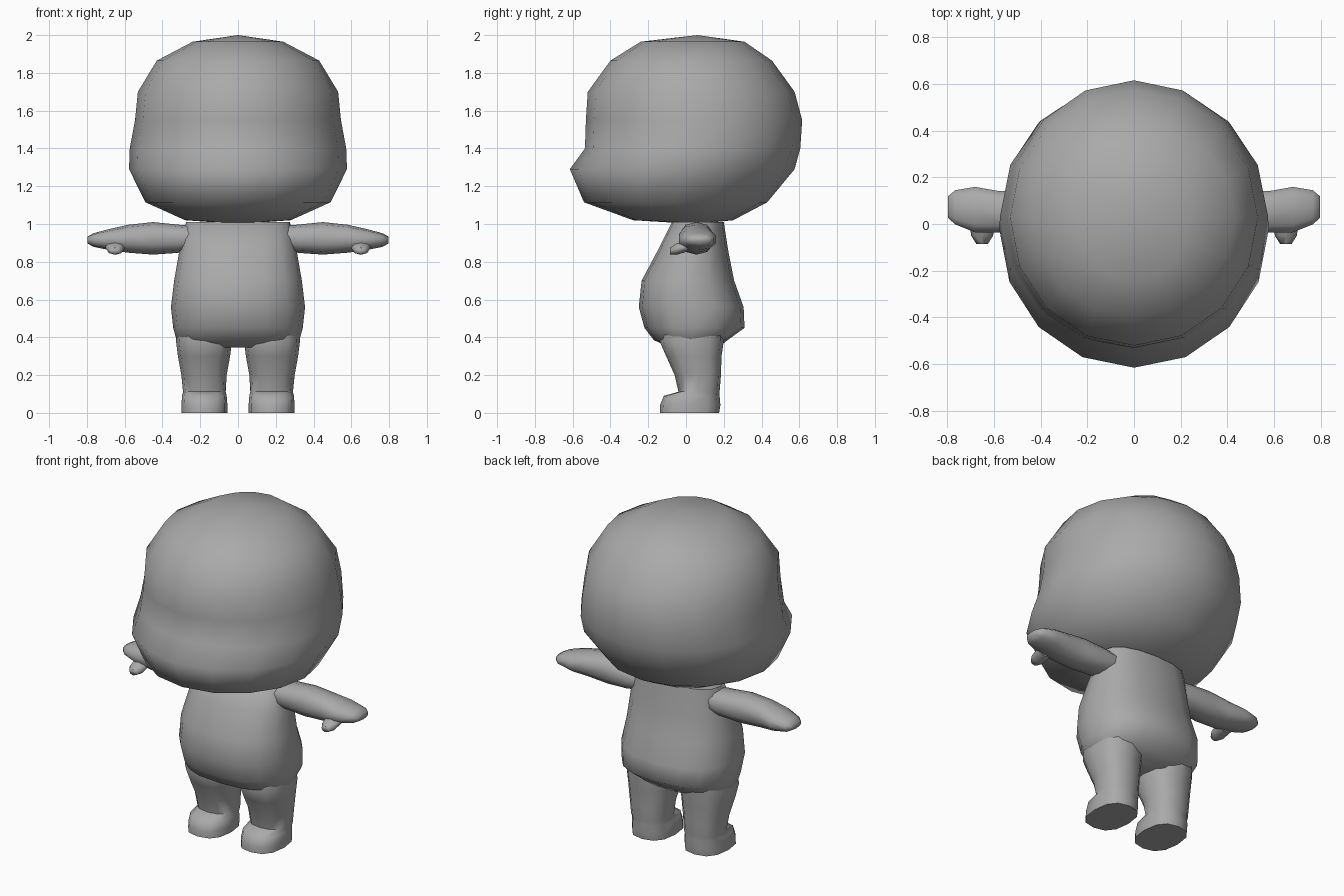
import bpy, bmesh, math

if "Cube" in bpy.data.objects:
    bpy.data.objects.remove(bpy.data.objects["Cube"])

grey = bpy.data.materials.new("plain grey")
grey.diffuse_color = (0.4, 0.4, 0.4, 1)
grey.use_nodes = True
grey.node_tree.nodes["Principled BSDF"].inputs["Base Color"].default_value = grey.diffuse_color


def loft(name, rings, sides=16, axis="z", mirror=False, squareness=1.0, tips=(None, None)):
    """Skin rings of (height, centre, half width, y front, y back).
    axis z: centre is x; axis x: height runs along x and centre is z."""
    bm = bmesh.new()

    def vert(h, a, y):
        return bm.verts.new((a, y, h) if axis == "z" else (h, y, a))

    def rounded(v):
        return math.copysign(abs(v) ** squareness, v)

    loops = []
    for h, centre, half, front, back in rings:
        mid = (front + back) / 2
        loop = []
        for i in range(sides):
            t = 2 * math.pi * i / sides
            s = rounded(math.sin(t))
            loop.append(vert(h, centre + half * rounded(math.cos(t)),
                             mid + (back - front) / 2 * s))
        loops.append(loop)
    for a, b in zip(loops, loops[1:]):
        for i in range(sides):
            j = (i + 1) % sides
            bm.faces.new((a[i], a[j], b[j], b[i]))
    # close each end with a flat cap or a pointed fan
    for loop, tip in zip((loops[0], loops[-1]), tips):
        if tip:
            point = vert(*tip)
            for i in range(sides):
                bm.faces.new((loop[i], loop[(i + 1) % sides], point))
        else:
            bm.faces.new(loop)
    bmesh.ops.recalc_face_normals(bm, faces=bm.faces)
    mesh = bpy.data.meshes.new(name)
    bm.to_mesh(mesh)
    bm.free()
    mesh.materials.append(grey)
    ob = bpy.data.objects.new(name, mesh)
    bpy.context.collection.objects.link(ob)
    if mirror:
        ob.modifiers.new("mirror", "MIRROR")
    bpy.ops.object.select_all(action="DESELECT")
    ob.select_set(True)
    bpy.context.view_layer.objects.active = ob
    bpy.ops.object.shade_smooth_by_angle(angle=math.radians(70))
    return ob


# big round head with a protruding muzzle line
loft("head", [
    (1.02, 0, 0.28, -0.28, 0.25),
    (1.115, 0, 0.49, -0.54, 0.43),
    (1.29, 0, 0.577, -0.615, 0.575),
    (1.40, 0, 0.573, -0.535, 0.605),
    (1.55, 0, 0.545, -0.53, 0.615),
    (1.70, 0, 0.53, -0.52, 0.575),
    (1.865, 0, 0.43, -0.40, 0.455),
    (1.965, 0, 0.24, -0.24, 0.31),
], tips=((1.0, 0, 0.05), (2.0, 0, 0.06)))

# pear-shaped torso with a rounded belly
loft("torso", [
    (0.345, 0, 0.26, -0.08, 0.17),
    (0.385, 0, 0.325, -0.17, 0.22),
    (0.45, 0, 0.343, -0.22, 0.31),
    (0.56, 0, 0.355, -0.25, 0.305),
    (0.70, 0, 0.338, -0.235, 0.255),
    (0.85, 0, 0.312, -0.155, 0.225),
    (1.01, 0, 0.275, -0.075, 0.20),
], squareness=0.85)

# legs with blocky feet
loft("leg", [
    (0.0, 0.178, 0.122, -0.138, 0.175),
    (0.04, 0.178, 0.122, -0.138, 0.182),
    (0.09, 0.178, 0.118, -0.118, 0.178),
    (0.112, 0.178, 0.113, -0.04, 0.178),
    (0.20, 0.18, 0.12, -0.06, 0.185),
    (0.30, 0.18, 0.138, -0.105, 0.188),
    (0.38, 0.18, 0.148, -0.14, 0.20),
    (0.46, 0.18, 0.14, -0.12, 0.20),
], sides=12, mirror=True, squareness=0.8)

# outstretched arms ending in mitten hands
loft("arm", [
    (0.24, 0.925, 0.065, -0.03, 0.145),
    (0.32, 0.922, 0.075, -0.03, 0.15),
    (0.45, 0.924, 0.086, -0.035, 0.145),
    (0.58, 0.922, 0.074, -0.04, 0.145),
    (0.68, 0.918, 0.056, -0.04, 0.163),
    (0.765, 0.915, 0.036, -0.005, 0.148),
    (0.797, 0.915, 0.018, 0.025, 0.12),
], sides=10, axis="x", mirror=True, squareness=0.85)

# stubby thumbs
thumb = loft("thumb", [
    (0.0, 0.65, 0.055, -0.03, 0.03),
    (0.06, 0.65, 0.047, -0.03, 0.03),
    (0.095, 0.65, 0.025, -0.018, 0.018),
], sides=8)
for v in thumb.data.vertices:  # turn to point forward and slightly down
    x, y, z = v.co
    v.co = (x, 0.01 - z, 0.885 + y - 0.3 * z)
thumb.data.flip_normals()
thumb.modifiers.new("mirror", "MIRROR")
